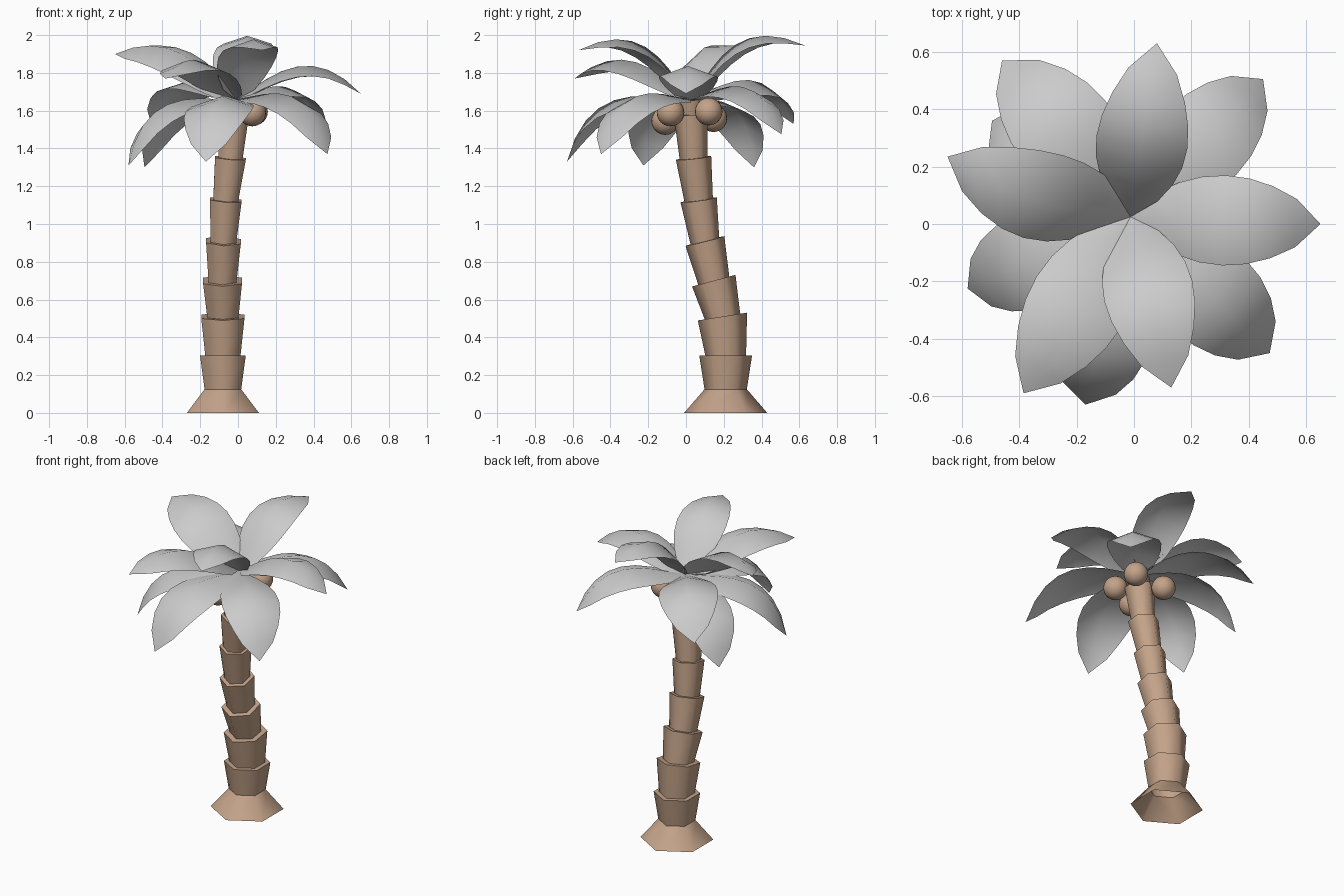
import bpy
import bmesh
from math import sin, cos, pi, radians
from mathutils import Vector, Matrix

cube = bpy.data.objects.get("Cube")
if cube:
    bpy.data.objects.remove(cube, do_unlink=True)


def make_material(name, rgb):
    mat = bpy.data.materials.new(name)
    mat.use_nodes = True
    mat.diffuse_color = (*rgb, 1)
    mat.node_tree.nodes["Principled BSDF"].inputs["Base Color"].default_value = (*rgb, 1)
    return mat


BROWN = make_material("bark brown", (0.55, 0.365, 0.25))
GREY = make_material("frond grey", (0.6, 0.6, 0.6))


def add_object(name, bm, mat):
    mesh = bpy.data.meshes.new(name)
    for face in bm.faces:
        face.smooth = True
    bm.to_mesh(mesh)
    bm.free()
    mesh.materials.append(mat)
    obj = bpy.data.objects.new(name, mesh)
    bpy.context.collection.objects.link(obj)


def hex_ring(bm, centre, radius, tilt, lean):
    turn = Matrix.Rotation(radians(tilt), 3, 'X') @ Matrix.Rotation(radians(lean), 3, 'Y')
    ring = []
    for k in range(6):
        a = pi / 2 + k * pi / 3
        p = turn @ Vector((radius * cos(a), radius * sin(a), 0))
        ring.append(bm.verts.new(Vector(centre) + p))
    return ring


def bridge(bm, low, high):
    for k in range(6):
        n = (k + 1) % 6
        bm.faces.new((low[k], low[n], high[n], high[k]))
    # the rims stay sharp while the sides shade as round
    for ring in (low, high):
        for k in range(6):
            bm.edges.get((ring[k], ring[(k + 1) % 6])).smooth = False


# Trunk: flared foot, then stacked flaring segments, each with a ledge on top
# segment top: centre, radius, tilt about x and y, radius of the next foot
SEGMENTS = [
    ((-.08, .21, .305), .14, 0, 0, .108),
    ((-.08, .193, .51), .132, 9, 0, .095),
    ((-.082, .147, .70), .119, 15, 0, .085),
    ((-.077, .10, .91), .106, 14, 2, .078),
    ((-.065, .067, 1.128), .097, 8, 4, .076),
    ((-.04, .04, 1.35), .094, 6, 4, .074),
    ((-.02, .025, 1.58), .09, 2, 3, .06),
    ((-.012, .022, 1.655), .07, 0, 0, None),
]
bm = bmesh.new()
foot = hex_ring(bm, (-.08, .21, 0), .22, 0, 0)
last = hex_ring(bm, (-.08, .21, .125), .112, 0, 0)
bridge(bm, foot, last)
for centre, radius, tilt, lean, inner in SEGMENTS:
    top = hex_ring(bm, centre, radius, tilt, lean)
    bridge(bm, last, top)
    if inner:
        last = hex_ring(bm, centre, inner, tilt, lean)
        bridge(bm, top, last)
    else:
        bm.faces.new(top)
add_object("trunk", bm, BROWN)

# Nuts clustered under the crown
NUTS = [(.085, .12, 1.595), (.076, -.082, 1.59), (-.11, .145, 1.56), (-.07, -.11, 1.545)]
for i, spot in enumerate(NUTS):
    bm = bmesh.new()
    bmesh.ops.create_uvsphere(bm, u_segments=20, v_segments=12, radius=.073,
                              matrix=Matrix.Translation(spot))
    add_object(f"nut_{i + 1}", bm, BROWN)

# Fronds: arched sheets folded along the midrib, all growing from the crown
CROWN = Vector((-.012, .025, 1.66))
STEPS = 8


def frond(name, tip, roll=0.0, arch=.97, width=.237):
    reach = Vector(tip) - CROWN
    length = reach.length
    along = reach.normalized()
    side = along.cross(Vector((0, 0, 1))).normalized()
    up = side.cross(along)
    up, side = up * cos(roll) + side * sin(roll), side * cos(roll) - up * sin(roll)
    bm = bmesh.new()
    rows = []
    for s in range(STEPS + 1):
        t = s / STEPS
        bend = t ** 1.2
        mid = CROWN + reach * t + up * (arch * length * bend * (1 - bend))
        if s in (0, STEPS):
            rows.append([bm.verts.new(mid)])
            continue
        half = width * length * sin(pi * t) ** .65
        rows.append([bm.verts.new(mid + side * half * k - up * half * .36 * abs(k))
                     for k in (-1, 0, 1)])
    for a, b in zip(rows, rows[1:]):
        for k in (0, 1):
            if len(a) == 1:
                bm.faces.new((a[0], b[k + 1], b[k]))
            elif len(b) == 1:
                bm.faces.new((a[k], a[k + 1], b[0]))
            else:
                bm.faces.new((a[k], a[k + 1], b[k + 1], b[k]))
    add_object(name, bm, GREY)


# tip position, then sideways roll, arch and width where they differ
FRONDS = [
    ((.65, 0, 1.69),), ((.08, .63, 1.945),), ((.45, .505, 1.475),),
    ((.473, -.45, 1.37),), ((.13, -.57, 1.92),), ((-.385, -.59, 1.77), 0, .8),
    ((-.17, -.63, 1.33),), ((-.58, -.225, 1.31),), ((-.65, .235, 1.90), -.36, .8),
    ((-.46, .57, 1.53), .1, .97, .25), ((-.495, .36, 1.30),),
]
for i, shape in enumerate(FRONDS):
    frond(f"frond_{i + 1}", *shape)
